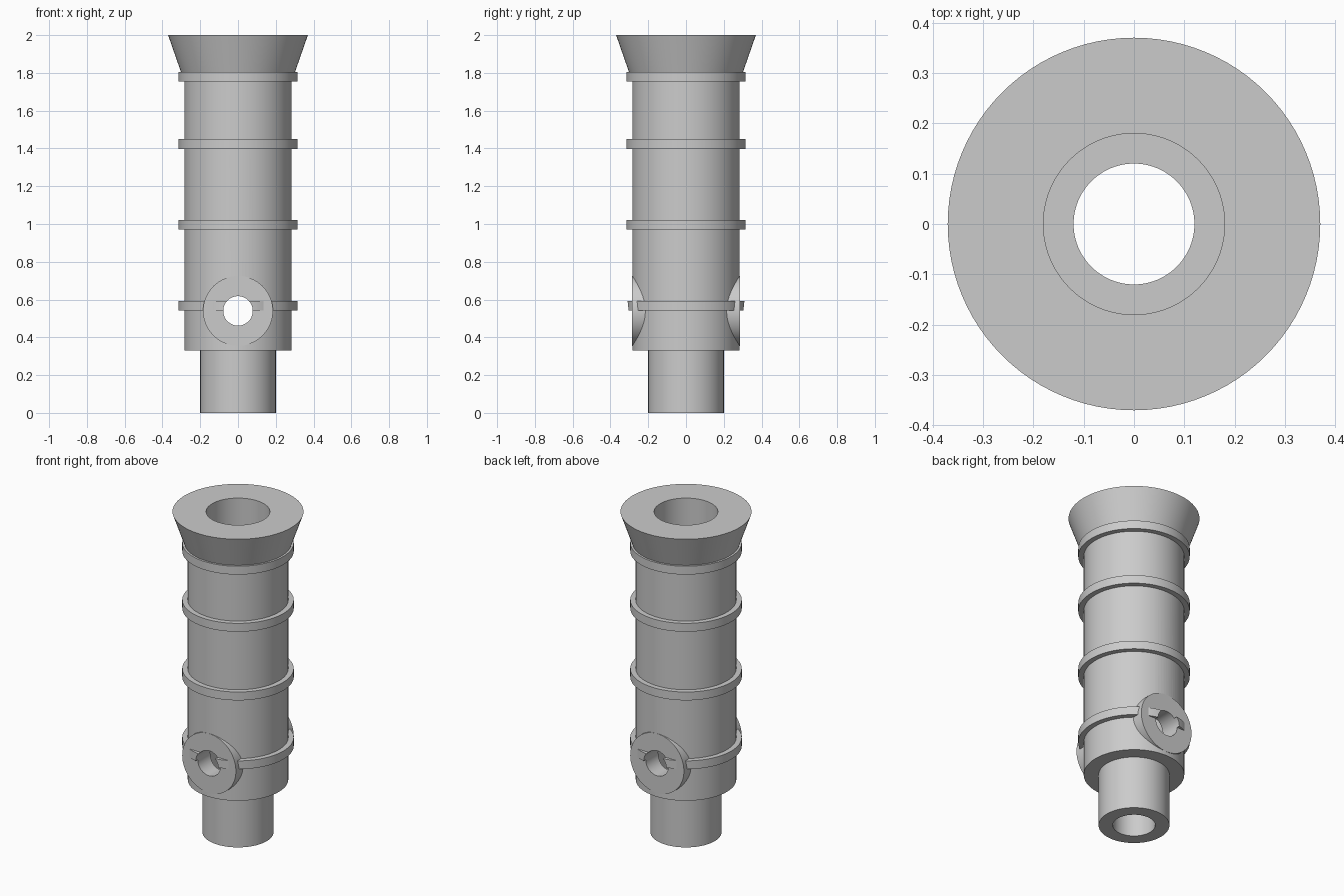
import bpy, bmesh, math
from mathutils import Matrix, Vector

cube = bpy.data.objects.get("Cube")
if cube:
    bpy.data.objects.remove(cube)

SIDES = 96
BARREL_R, BORE_R = 0.284, 0.18
PORT_Z = 0.54

grey = bpy.data.materials.new("plain grey")
grey.use_nodes = True
grey.diffuse_color = (0.6, 0.6, 0.6, 1)
grey.node_tree.nodes["Principled BSDF"].inputs["Base Color"].default_value = (0.6, 0.6, 0.6, 1)


def make_object(name, bm):
    bmesh.ops.recalc_face_normals(bm, faces=bm.faces)
    mesh = bpy.data.meshes.new(name)
    bm.to_mesh(mesh)
    bm.free()
    mesh.materials.append(grey)
    obj = bpy.data.objects.new(name, mesh)
    bpy.context.collection.objects.link(obj)
    return obj


def lathe(name, profile):
    """Spin a closed (radius, height) profile around the z axis."""
    bm = bmesh.new()
    verts = [bm.verts.new((r, 0, z)) for r, z in profile]
    edges = [bm.edges.new((v, verts[i - 1])) for i, v in enumerate(verts)]
    bmesh.ops.spin(bm, geom=verts + edges, axis=(0, 0, 1), cent=(0, 0, 0),
                   angle=math.tau, steps=SIDES, use_merge=True)
    bmesh.ops.remove_doubles(bm, verts=bm.verts, dist=1e-5)
    return make_object(name, bm)


def cross_cylinder(name, radius, y0, y1):
    """Cylinder along y at the height of the ports."""
    bm = bmesh.new()
    place = Matrix.Translation(Vector((0, (y0 + y1) / 2, PORT_Z))) @ Matrix.Rotation(math.pi / 2, 4, "X")
    bmesh.ops.create_cone(bm, cap_ends=True, segments=SIDES, radius1=radius,
                          radius2=radius, depth=abs(y1 - y0), matrix=place)
    return make_object(name, bm)


# Stepped tube with flared head and a stepped bore
tube = lathe("tube", [
    (0.12, 0), (0.2, 0), (0.2, 0.33), (BARREL_R, 0.33), (BARREL_R, 1.805),
    (0.302, 1.805), (0.37, 2), (BORE_R, 2), (BORE_R, 0.33), (0.12, 0.33)])

# Raised bands
bands = []
for i, z in enumerate((0.567, 0.996, 1.424, 1.78)):
    low, high = z - 0.026, z + 0.026
    bands.append(lathe(f"band_{i + 1}", [(0.27, low), (0.315, low), (0.315, high), (0.27, high)]))

# Flat round bosses at front and back
bosses = [cross_cylinder(f"{side}_boss", 0.185, sign * 0.2, sign * 0.285)
          for side, sign in (("front", -1), ("back", 1))]

# Port drilled straight through
drill = cross_cylinder("port_cutter", 0.078, -0.5, 0.5)
for obj in [tube, bands[0]] + bosses:
    mod = obj.modifiers.new("port", "BOOLEAN")
    mod.operation = "DIFFERENCE"
    mod.solver = "EXACT"
    mod.object = drill
    bpy.context.view_layer.objects.active = obj
    bpy.ops.object.modifier_apply(modifier=mod.name)
bpy.data.objects.remove(drill)

# Smooth the round sides and keep the rims sharp
bpy.ops.object.select_all(action="DESELECT")
for obj in [tube] + bands + bosses:
    obj.select_set(True)
bpy.context.view_layer.objects.active = tube
bpy.ops.object.shade_smooth_by_angle(angle=math.radians(30))
